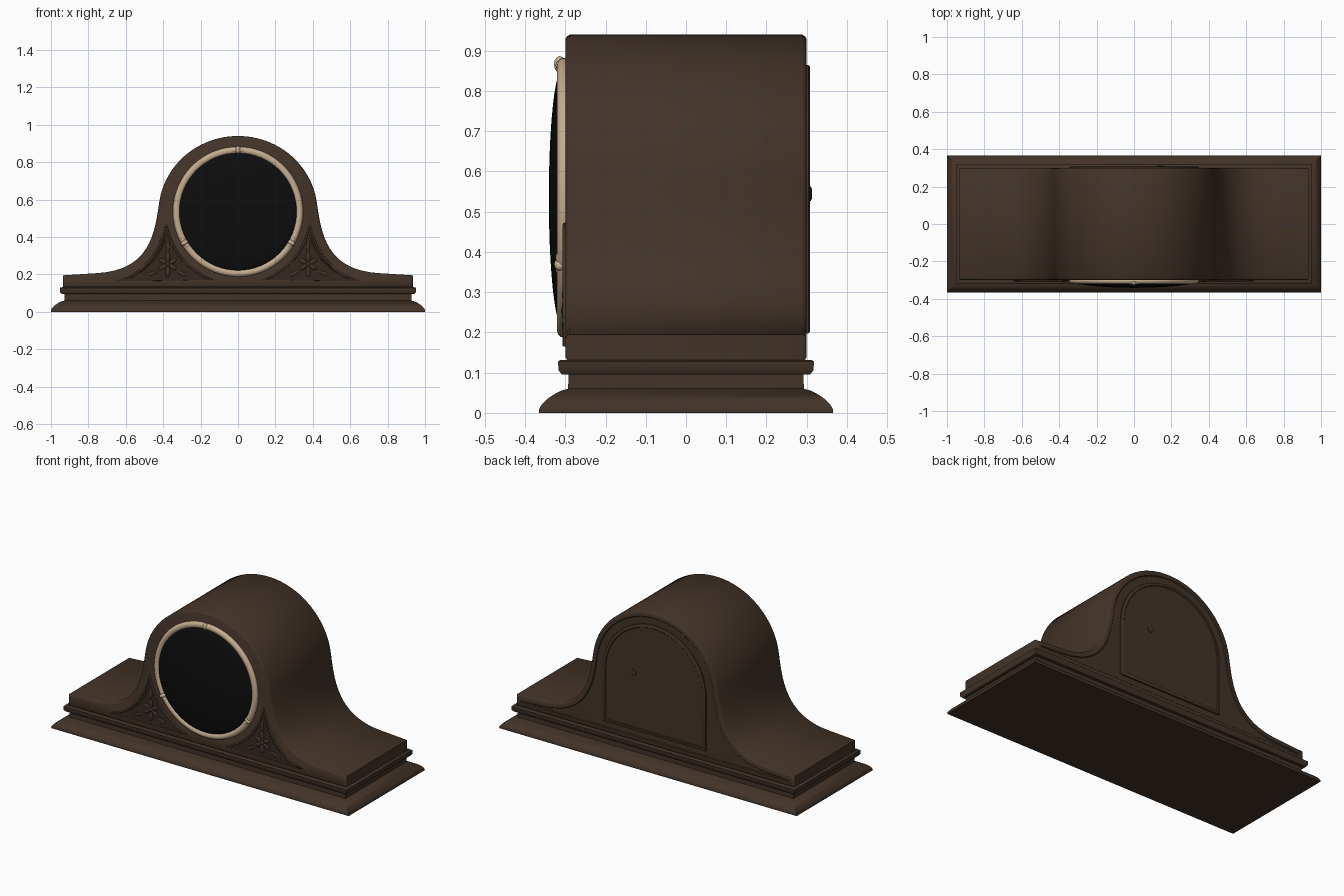
import bpy, bmesh, math
from mathutils import Vector

if "Cube" in bpy.data.objects:
    bpy.data.objects.remove(bpy.data.objects["Cube"])


def material(name, rgb):
    m = bpy.data.materials.new(name)
    m.diffuse_color = (*rgb, 1)
    m.use_nodes = True
    m.node_tree.nodes["Principled BSDF"].inputs["Base Color"].default_value = m.diffuse_color
    return m


WOOD = material("walnut_wood", (0.055, 0.033, 0.021))
SHADE = material("dark_walnut", (0.036, 0.022, 0.014))
BRASS = material("pale_brass", (0.56, 0.42, 0.28))
BLACK = material("black_dial", (0.004, 0.004, 0.004))
CZ = 0.535  # dial centre height


def finish(bm, name, mat, angle=40):
    bmesh.ops.recalc_face_normals(bm, faces=bm.faces)
    me = bpy.data.meshes.new(name)
    bm.to_mesh(me)
    bm.free()
    ob = bpy.data.objects.new(name, me)
    bpy.context.collection.objects.link(ob)
    me.materials.append(mat)
    bpy.ops.object.select_all(action='DESELECT')
    ob.select_set(True)
    bpy.context.view_layer.objects.active = ob
    bpy.ops.object.shade_smooth_by_angle(angle=math.radians(angle))
    return ob


def loft(bm, rings, closed=False):
    rows = [[bm.verts.new(p) for p in r] for r in rings]
    n = len(rows[0])
    pairs = list(zip(rows, rows[1:])) + ([(rows[-1], rows[0])] if closed else [])
    for a, b in pairs:
        for i in range(n):
            j = (i + 1) % n
            bm.faces.new((a[i], a[j], b[j], b[i]))
    if not closed:
        bm.faces.new(rows[0])
        bm.faces.new(rows[-1])


def prism(points, y0, y1):
    bm = bmesh.new()
    loft(bm, [[(x, y, z) for x, z in points] for y in (y0, y1)])
    bmesh.ops.recalc_face_normals(bm, faces=bm.faces)
    return bm


def lathe(profile, name, mat, cx=0, cz=CZ, seg=64, closed=False):
    """Turn (radius, y) pairs about a front-to-back axis."""
    bm = bmesh.new()
    ang = [2 * math.pi * i / seg for i in range(seg)]
    loft(bm, [[(cx + r * math.cos(a), y, cz + r * math.sin(a)) for a in ang]
              for r, y in profile], closed)
    return finish(bm, name, mat)


def bead(points, y, radius, name, mat=WOOD):
    """Closed round moulding along an outline."""
    cu = bpy.data.curves.new(name, 'CURVE')
    cu.dimensions = '3D'
    cu.bevel_depth = radius
    cu.bevel_resolution = 2
    sp = cu.splines.new('POLY')
    sp.points.add(len(points) - 1)
    for p, (x, z) in zip(sp.points, points):
        p.co = (x, y, z, 1)
    sp.use_cyclic_u = True
    ob = bpy.data.objects.new(name, cu)
    bpy.context.collection.objects.link(ob)
    cu.materials.append(mat)


def blobs(parts, name, mat):
    """Group of ellipsoids: (x, y, z, length, width, depth, angle)."""
    bm = bmesh.new()
    for x, y, z, l, w, d, a in parts:
        c, s = math.cos(a), math.sin(a)
        for v in bmesh.ops.create_uvsphere(bm, u_segments=12, v_segments=8, radius=1)['verts']:
            p = v.co
            v.co = Vector((x + p.x * l * c - p.z * w * s, y + p.y * d,
                           z + p.x * l * s + p.z * w * c))
    finish(bm, name, mat, 60)


# Moulded plinth: (half depth, height) rings, ends step in equally
plinth = [(.365, 0), (.366, .008), (.359, .02), (.347, .033), (.33, .045), (.311, .055),
          (.293, .06), (.292, .095), (.309, .096), (.317, .106), (.318, .128), (.313, .131), (.29, .132)]
bm = bmesh.new()
loft(bm, [[(sx * (h + .635), sy * h, z) for sx, sy in ((-1, -1), (1, -1), (1, 1), (-1, 1))]
          for h, z in plinth])
finish(bm, "plinth", WOOD)

# Case: arch flowing through a concave sweep into flat shoulders
half = [(.425 * math.sin(t), .53 + .41 * math.cos(t))
        for t in (math.radians(82) * i / 24 for i in range(25))]
P = [Vector(p) for p in ((.421, .587), (.445, .42), (.47, .225), (.75, .207))]
for i in range(1, 19):
    t = i / 18
    u = 1 - t
    half.append(tuple(P[0] * u**3 + P[1] * 3 * u*u*t + P[2] * 3 * u*t*t + P[3] * t**3))
half += [(.935, .195), (.935, .128)]
outline = half + [(-x, z) for x, z in reversed(half[1:])]
bm = prism(outline, -.289, .289)
for side in (-1, 1):
    face = max(bm.faces, key=lambda f: side * f.calc_center_median().y)
    steps = [(.004, .007), (.007, .004)]          # rounded rim
    if side > 0:
        steps += [(.02, 0), (.004, -.004)]        # shallow rebate at the back
    for thick, depth in steps:
        bmesh.ops.inset_region(bm, faces=[face], thickness=thick, depth=depth,
                               use_even_offset=True)
finish(bm, "clock_case", WOOD)

# Arched back door with small knob
R = .345
door = [(R * math.cos(math.pi * i / 32), .52 + R * math.sin(math.pi * i / 32)) for i in range(33)]
door += [(-R, .197), (R, .197)]
bm = prism(door, .285, .304)
face = max(bm.faces, key=lambda f: f.calc_center_median().y)
bmesh.ops.inset_region(bm, faces=[face], thickness=.005, depth=.004, use_even_offset=True)
bmesh.ops.inset_region(bm, faces=[face], thickness=.012, depth=0, use_even_offset=True)
bmesh.ops.inset_region(bm, faces=[face], thickness=.003, depth=-.003, use_even_offset=True)
finish(bm, "back_door", WOOD)
lathe([(.018, .30), (.018, .310), (.012, .313), (.004, .313)], "door_knob", WOOD, .14, .545, 16)

# Bezel ring and domed dial
ring = [(.329 + .019 * math.cos(a), -.304 + .017 * math.sin(a))
        for a in (2 * math.pi * i / 12 for i in range(12))]
lathe(ring, "bezel", BRASS, closed=True)
dome = [(.318 * math.cos(t), -.308 - .033 * math.sin(t))
        for t in (math.radians(88) * i / 10 for i in range(11))]
lathe([(.318, -.295)] + dome, "domed_dial", BLACK)

# Three clasps on the bezel
for deg in (90, 210, 330):
    a = math.radians(deg)
    t = a + math.pi / 2
    parts = [((.331 * math.cos(a)), -.314, CZ + .331 * math.sin(a), .021, .014, .014, a)]
    for k in (-1, 1):
        b = a + k * .055
        parts.append((.33 * math.cos(b), -.312, CZ + .33 * math.sin(b), .017, .010, .012, t + k * .5))
    blobs(parts, "bezel_clasp", BRASS)

# Carved corner panels either side of the dial
arc = [(.39 * math.cos(a), CZ + .39 * math.sin(a))
       for a in (math.radians(-70 + 60 * i / 14) for i in range(15))]
panel = arc + [(.40, .405), (.425, .345), (.465, .28), (.52, .224), (.57, .19), (.64, .166)]
mx = sum(p[0] for p in panel) / len(panel)
mz = sum(p[1] for p in panel) / len(panel)
inner = [(mx + (x - mx) * .83, mz + (z - mz) * .83) for x, z in panel]
for s, side in ((-1, "left"), (1, "right")):
    finish(prism([(s * x, z) for x, z in panel], -.302, -.296), side + "_corner_panel", SHADE)
    bead([(s * x, z) for x, z in panel], -.301, .006, side + "_panel_frame")
    bead([(s * x, z) for x, z in inner], -.301, .003, side + "_panel_inner_bead")
    cx, cz = s * .375, .255
    petals = [(cx, -.303, cz, .012, .012, .008, 0)]
    for k in range(6):
        a = math.pi / 2 + k * math.pi / 3
        r = .038 if k % 3 == 0 else .03
        petals.append((cx + r * math.cos(a), -.302, cz + r * math.sin(a), r * .8, .012, .006, a))
    # trailing leaves
    for dx, dz, a in ((-.075, -.05, .5), (.085, -.05, -.4), (.0, .095, 1.57)):
        petals.append((cx + s * dx, -.302, cz + dz, .03, .01, .005, s * a))
    blobs(petals, side + "_carved_flower", WOOD)
